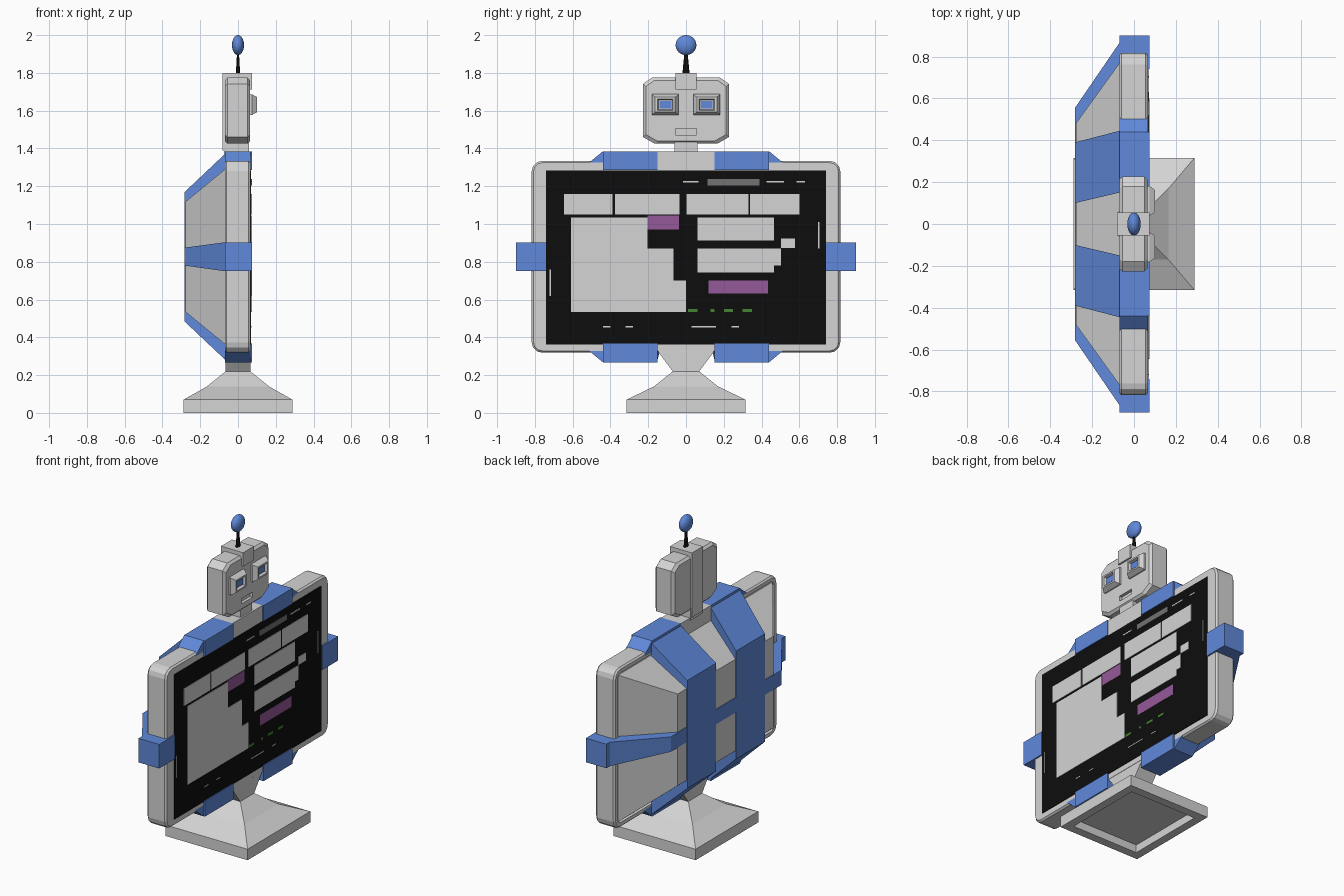
import bpy, bmesh, math
from mathutils import Matrix

if "Cube" in bpy.data.objects:
    bpy.data.objects.remove(bpy.data.objects["Cube"])

ZC = 0.8265  # mid height of the screen body


def material(name, r, g, b):
    m = bpy.data.materials.new(name)
    m.diffuse_color = (r, g, b, 1)
    m.use_nodes = True
    m.node_tree.nodes["Principled BSDF"].inputs["Base Color"].default_value = m.diffuse_color
    return m


GREY = material("light grey", 0.66, 0.66, 0.66)
BLUE = material("blue", 0.115, 0.25, 0.70)
BLACK = material("black", 0.004, 0.004, 0.004)
DARK = material("dark grey", 0.17, 0.17, 0.17)
PURPLE = material("purple", 0.30, 0.10, 0.32)
GREEN = material("green", 0.06, 0.24, 0.03)


def finish(name, bm, mat):
    bmesh.ops.recalc_face_normals(bm, faces=bm.faces)
    me = bpy.data.meshes.new(name)
    bm.to_mesh(me)
    bm.free()
    me.materials.append(mat)
    ob = bpy.data.objects.new(name, me)
    bpy.context.collection.objects.link(ob)
    return ob


def loft(name, rings, mat):
    """Skin a list of equal-length point rings and cap both ends."""
    bm = bmesh.new()
    vs = [[bm.verts.new(p) for p in r] for r in rings]
    n = len(rings[0])
    for a, b in zip(vs, vs[1:]):
        for i in range(n):
            j = (i + 1) % n
            bm.faces.new((a[i], a[j], b[j], b[i]))
    bm.faces.new(vs[0])
    bm.faces.new(vs[-1])
    return finish(name, bm, mat)


def rect_x(x, y0, y1, z0, z1):
    return [(x, y0, z0), (x, y1, z0), (x, y1, z1), (x, y0, z1)]


def rect_z(z, hx, hy):
    return [(-hx, -hy, z), (hx, -hy, z), (hx, hy, z), (-hx, hy, z)]


def box(name, x0, x1, y0, y1, z0, z1, mat):
    return loft(name, [rect_x(x0, y0, y1, z0, z1), rect_x(x1, y0, y1, z0, z1)], mat)


def plates(name, x0, x1, rects, mat):
    """Several thin flat plates (y0, y1, z0, z1) in one object."""
    bm = bmesh.new()
    for y0, y1, z0, z1 in rects:
        m = Matrix.Translation(((x0 + x1) / 2, (y0 + y1) / 2, (z0 + z1) / 2)) @ \
            Matrix.Diagonal((x1 - x0, y1 - y0, z1 - z0, 1))
        bmesh.ops.create_cube(bm, size=1, matrix=m)
    return finish(name, bm, mat)


# Stand: hollow foot, stepped pyramid and flared column
loft("stand", [rect_z(0.05, 0.235, 0.26), rect_z(0, 0.235, 0.26), rect_z(0, 0.288, 0.315),
               rect_z(0.07, 0.288, 0.315), rect_z(0.14, 0.165, 0.17), rect_z(0.22, 0.065, 0.07),
               rect_z(0.32, 0.065, 0.145), rect_z(0.34, 0.064, 0.145)], GREY)


# Screen casing: rounded slab with a recessed back
def rounded(x, hy, hz, r):
    pts = []
    for k, (sy, sz) in enumerate(((1, 1), (-1, 1), (-1, -1), (1, -1))):
        for i in range(4):
            a = math.radians(90 * k + 30 * i)
            pts.append((x, sy * (hy - r) + r * math.cos(a), ZC + sz * (hz - r) + r * math.sin(a)))
    return pts


loft("casing", [rounded(-0.052, 0.785, 0.476, 0.03), rounded(-0.07, 0.785, 0.476, 0.03),
                rounded(-0.07, 0.808, 0.499, 0.05), rounded(-0.06, 0.817, 0.508, 0.055),
                rounded(0.055, 0.817, 0.508, 0.055), rounded(0.066, 0.808, 0.499, 0.05)], GREY)

# Back hump
loft("back_housing", [rect_x(-0.05, -0.775, 0.775, 0.36, 1.293),
                      rect_x(-0.065, -0.775, 0.775, 0.36, 1.293),
                      rect_x(-0.278, -0.48, 0.48, 0.535, 1.118)], GREY)

# Display and its flat graphics
box("display", 0.06, 0.07, -0.74, 0.74, 0.362, 1.283, BLACK)
plates("display_panels", 0.069, 0.073, [
    (-0.646, -0.388, 1.05, 1.16), (-0.377, -0.034, 1.05, 1.16),
    (0.003, 0.33, 1.05, 1.16), (0.34, 0.60, 1.05, 1.16),
    (-0.61, -0.203, 0.535, 1.035), (-0.203, -0.066, 0.535, 0.87), (-0.066, 0.0, 0.535, 0.70),
    (0.06, 0.467, 0.912, 1.035), (0.06, 0.467, 0.743, 0.87),
    (0.467, 0.504, 0.78, 0.87), (0.504, 0.578, 0.872, 0.923)], GREY)
plates("display_dashes", 0.069, 0.072, [
    (-0.015, 0.065, 1.22, 1.228), (0.425, 0.52, 1.22, 1.228), (0.585, 0.63, 1.22, 1.228),
    (0.70, 0.706, 0.87, 1.01), (-0.722, -0.716, 0.62, 0.76),
    (-0.44, -0.40, 0.453, 0.459), (-0.32, -0.28, 0.453, 0.459),
    (0.03, 0.16, 0.453, 0.459), (0.24, 0.28, 0.453, 0.459)], GREY)
plates("display_bar", 0.069, 0.073, [(0.113, 0.388, 1.204, 1.238)], DARK)
plates("display_purple_blocks", 0.069, 0.072,
       [(-0.203, -0.036, 0.97, 1.045), (0.119, 0.435, 0.632, 0.70)], PURPLE)
plates("display_green_dashes", 0.069, 0.072,
       [(y, y + w, 0.535, 0.55) for y, w in ((0.01, 0.05), (0.13, 0.02), (0.20, 0.05), (0.30, 0.05))],
       GREEN)

# Vertical straps: clamp on the casing edge, sloped part and flat back part
for s, side in ((1, "left"), (-1, "right")):
    for up, end in ((1, "upper"), (-1, "lower")):
        def f(ring):
            return [(x, s * y, z if up > 0 else 2 * ZC - z) for x, y, z in ring]
        edge = [[(x, 0.15, 1.315), (x, 0.525, 1.315), (x, 0.44, 1.385), (x, 0.15, 1.385)]
                for x in (-0.07, 0.066)]
        loft(f"{end}_strap_clamp_{side}", [f(r) for r in edge], BLUE)
        loft(f"{end}_strap_front_{side}", [f(rect_x(0.06, 0.15, 0.44, 1.285, 1.385)),
                                           f(rect_x(0.075, 0.15, 0.44, 1.285, 1.385))], BLUE)
        loft(f"{end}_strap_slope_{side}", [f(rect_x(-0.07, 0.15, 0.445, 1.28, 1.37)),
                                           f(rect_x(-0.282, 0.10, 0.39, 1.10, 1.17))], BLUE)
    ys = sorted((s * 0.10, s * 0.39))
    box(f"back_strap_{side}", -0.282, -0.26, *ys, 2 * ZC - 1.12, 1.12, BLUE)

    # Horizontal strap: side block and sloped arm
    ys = sorted((s * 0.74, s * 0.90))
    box(f"side_block_{side}", -0.07, 0.075, *ys, 0.75, 0.903, BLUE)
    loft(f"side_arm_{side}", [rect_x(-0.07, s * 0.74, s * 0.865, 0.75, 0.903),
                              rect_x(-0.282, s * 0.45, s * 0.555, 0.78, 0.875)], BLUE)
box("back_crossbar", -0.281, -0.26, -0.50, 0.50, 0.78, 0.875, BLUE)

# Neck and shoulder plate
box("shoulder_plate", -0.07, 0.068, -0.15, 0.15, 1.285, 1.385, GREY)
box("neck", -0.075, 0.058, -0.06, 0.06, 1.37, 1.45, GREY)


# Head: chamfered block with a cut mouth
def head_ring(x, d):
    half = [(0.165 - d, 1.425 + d), (0.227 - d, 1.46 + d), (0.227 - d, 1.742 - d), (0.18 - d, 1.775 - d)]
    return [(x, y, z) for y, z in half] + [(x, -y, z) for y, z in reversed(half)]


head = loft("head", [head_ring(-0.07, 0.014), head_ring(-0.055, 0),
                     head_ring(0.05, 0), head_ring(0.064, 0.014)], GREY)
cutter = box("mouth_cutter", 0.045, 0.1, -0.055, 0.055, 1.472, 1.505, GREY)
cutter.hide_render = True
cutter.hide_viewport = True
cut = head.modifiers.new("mouth", "BOOLEAN")
cut.operation = "DIFFERENCE"
cut.object = cutter

# Crest over the crown and down the back of the head
box("crest", -0.081, 0.075, -0.055, 0.055, 1.712, 1.80, GREY)
box("head_spine", -0.081, -0.05, -0.055, 0.055, 1.39, 1.75, GREY)

# Eyes: tapered hollow frames with blue pupils
for s, side in ((1, "left"), (-1, "right")):
    yc, zc = s * 0.11, 1.632

    def eye(x, hy, hz):
        return rect_x(x, yc - hy, yc + hy, zc - hz, zc + hz)
    loft(f"eye_frame_{side}", [eye(0.055, 0.071, 0.056), eye(0.075, 0.071, 0.054),
                               eye(0.10, 0.053, 0.04), eye(0.10, 0.042, 0.03),
                               eye(0.083, 0.036, 0.025)], GREY)
    plates(f"pupil_{side}", 0.082, 0.09, [(yc - 0.03, yc + 0.03, zc - 0.02, zc + 0.02)], BLUE)

# Antenna: black tapered rod and flattened blue ball
bm = bmesh.new()
bmesh.ops.create_cone(bm, cap_ends=True, segments=12, radius1=0.019, radius2=0.007, depth=0.13,
                      matrix=Matrix.Translation((0, 0, 1.86)) @ Matrix.Diagonal((0.6, 1, 1, 1)))
finish("antenna_rod", bm, BLACK)
bm = bmesh.new()
bmesh.ops.create_uvsphere(bm, u_segments=24, v_segments=16, radius=1,
                          matrix=Matrix.Translation((0, 0, 1.947)) @ Matrix.Diagonal((0.032, 0.055, 0.053, 1)))
ball = finish("antenna_ball", bm, BLUE)
for p in ball.data.polygons:
    p.use_smooth = True
